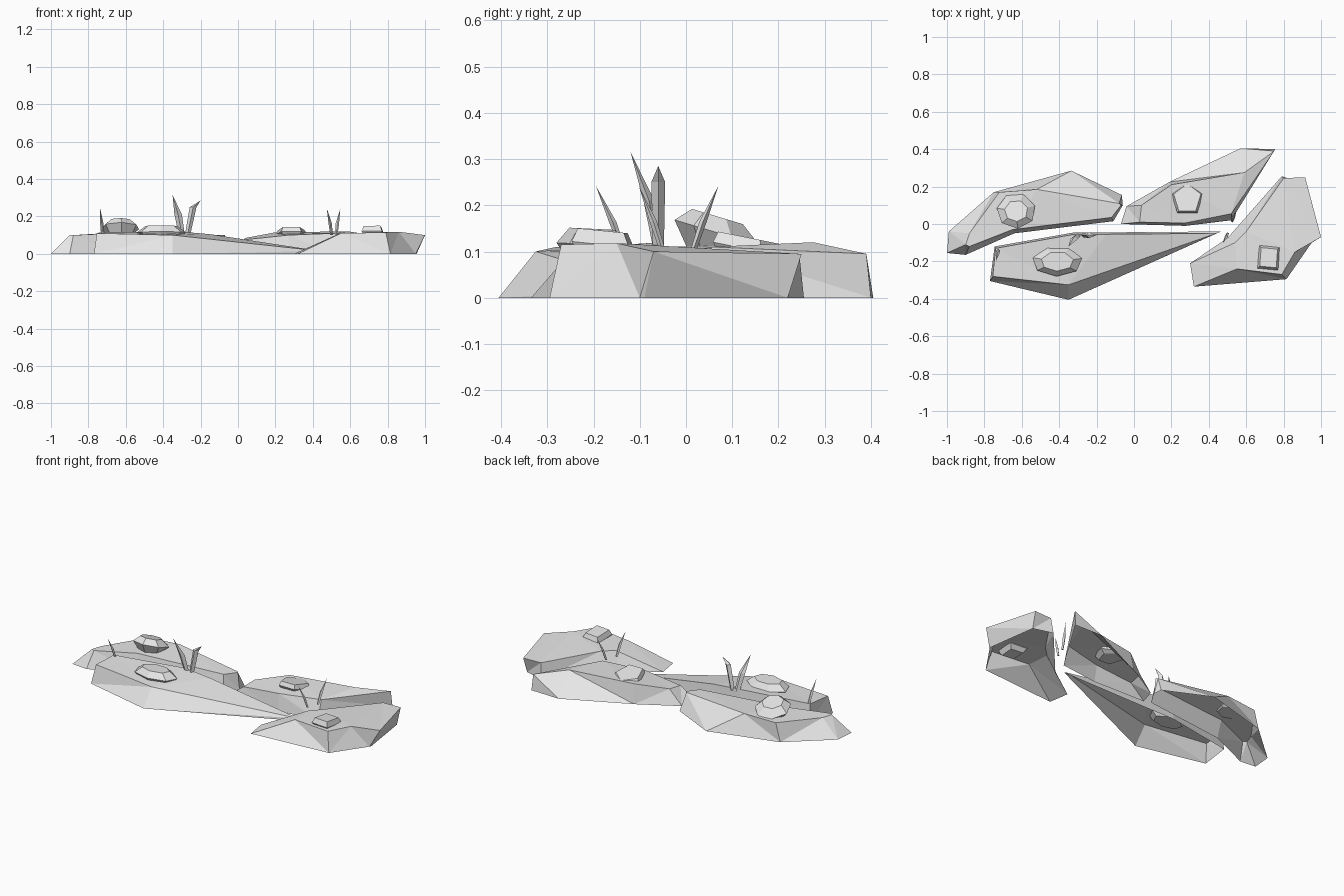
import bpy, bmesh, math
from mathutils import Vector

cube = bpy.data.objects.get("Cube")
if cube:
    bpy.data.objects.remove(cube)

stone = bpy.data.materials.new("stone_grey")
stone.use_nodes = True
GREY = (0.8, 0.8, 0.8, 1)
stone.diffuse_color = GREY
stone.node_tree.nodes["Principled BSDF"].inputs["Base Color"].default_value = GREY


def finish(name, bm):
    """Turn a bmesh into a flat shaded object."""
    bmesh.ops.recalc_face_normals(bm, faces=bm.faces)
    mesh = bpy.data.meshes.new(name)
    bm.to_mesh(mesh)
    bm.free()
    mesh.materials.append(stone)
    obj = bpy.data.objects.new(name, mesh)
    bpy.context.collection.objects.link(obj)
    return obj


def bridge(bm, lower, upper):
    count = len(lower)
    for i in range(count):
        j = (i + 1) % count
        bm.faces.new((lower[i], lower[j], upper[j], upper[i]))


def slab(name, columns):
    """Open-bottomed slab; each column is (base x, y), (top x, y, z)."""
    bm = bmesh.new()
    lower = [bm.verts.new((*base, 0)) for base, top in columns]
    upper = [bm.verts.new(top) for base, top in columns]
    bridge(bm, lower, upper)
    bm.faces.new(upper)
    bmesh.ops.triangulate(bm, faces=bm.faces)
    obj = finish(name, bm)
    # An open shell must face outwards
    if sum(p.normal.z * p.area for p in obj.data.polygons) < 0:
        obj.data.flip_normals()


def boulder(name, centre, size, sides, crown, slope, turn):
    """Faceted stone: a belt and a narrower crown, both tilted along y."""
    bm = bmesh.new()
    rings = []
    for level, scale in ((-1, 0.7), (0, 1), (1, crown)):
        ring = []
        for i in range(sides):
            a = turn + math.tau * i / sides
            dx = size[0] * scale * math.cos(a)
            dy = size[1] * scale * math.sin(a)
            tilt = slope * dy if level >= 0 else 0
            ring.append(bm.verts.new((centre[0] + dx, centre[1] + dy,
                                      centre[2] + size[2] * level + tilt)))
        rings.append(ring)
    bridge(bm, rings[0], rings[1])
    bridge(bm, rings[1], rings[2])
    bm.faces.new(rings[0])
    bm.faces.new(rings[2])
    finish(name, bm)


def blade(name, root, middle, tip, width, depth):
    """Bent, pointed grass blade with a diamond cross-section."""
    bm = bmesh.new()
    rings = []
    for point, scale in ((root, 0.8), (middle, 1)):
        rings.append([bm.verts.new(Vector(point) + Vector((x * width, y * depth, 0)) * scale)
                      for x, y in ((1, 0), (0, 1), (-1, 0), (0, -1))])
    bridge(bm, *rings)
    end = bm.verts.new(tip)
    for i in range(4):
        bm.faces.new((rings[1][i], rings[1][(i + 1) % 4], end))
    bm.faces.new(rings[0])
    finish(name, bm)


# Four broken slabs
slab("back_right_slab", [
    ((-1, -.155), (-.9, -.11, .1)),
    ((-.9, -.165), (-.88, -.12, .1)),
    ((-.64, -.05), (-.65, -.03, .11)),
    ((-.11, .015), (-.12, .035, .1)),
    ((-.06, .1), (-.07, .1, .1)),
    ((-.065, .155), (-.08, .11, .1)),
    ((-.335, .285), (-.52, .185, .118)),
    ((-.75, .17), (-.72, .17, .11)),
    ((-.99, -.04), (-.88, -.05, .1))])
slab("front_right_slab", [
    ((-.77, -.305), (-.755, -.28, .11)),
    ((-.35, -.405), (-.35, -.325, .1)),
    ((.465, -.04), (.44, -.05, .015)),
    ((-.15, -.045), (-.15, -.055, .105)),
    ((-.32, -.045), (-.32, -.055, .12)),
    ((-.745, -.12), (-.74, -.13, .115))])
slab("back_left_slab", [
    ((-.07, 0), (.03, .01, .075)),
    ((.275, -.01), (.27, .005, .1)),
    ((.52, .02), (.52, .055, .11)),
    ((.755, .4), (.75, .39, .095)),
    ((.57, .405), (.59, .275, .12)),
    ((.19, .225), (.2, .21, .115)),
    ((-.04, .095), (.04, .1, .085))])
slab("front_left_slab", [
    ((.32, -.335), (.55, -.24, .11)),
    ((.815, -.295), (.79, -.27, .115)),
    ((.95, -.1), (.86, -.15, .118)),
    ((.955, -.09), (1, -.07, .1)),
    ((.91, .22), (.915, .25, .095)),
    ((.79, .255), (.8, .245, .095)),
    ((.5, -.075), (.6, -.04, .11)),
    ((.3, -.21), (.54, -.1, .108))])

# Loose stones resting on the slabs
boulder("back_right_stone", (-.63, .07, .14), (.105, .095, .035), 7, .6, -.3, .3)
boulder("front_right_stone", (-.41, -.2, .115), (.135, .08, .034), 7, .65, -.05, .2)
boulder("back_left_stone", (.285, .135, .105), (.09, .095, .025), 5, .85, -.2, math.pi / 2)
boulder("front_left_stone", (.72, -.18, .115), (.078, .088, .03), 4, .8, -.1, .7)

# Tall pair of grass blades
blade("tall_grass_outer", (-.3, -.06, .1), (-.32, -.08, .21), (-.35, -.12, .315), .02, .012)
blade("tall_grass_inner", (-.27, -.06, .1), (-.24, -.06, .25), (-.2, -.06, .285), .018, .015)

# Short grass blades
for name, x, y, lean_x, lean_y in (
        ("right_grass", -.725, -.135, -.012, -.06),
        ("left_grass_front", .5, -.05, -.025, -.052),
        ("left_grass_back", .525, .015, .022, .055)):
    blade(name, (x, y, .1), (x + lean_x * .3, y + lean_y * .4, .165),
          (x + lean_x, y + lean_y, .242), .009, .008)
